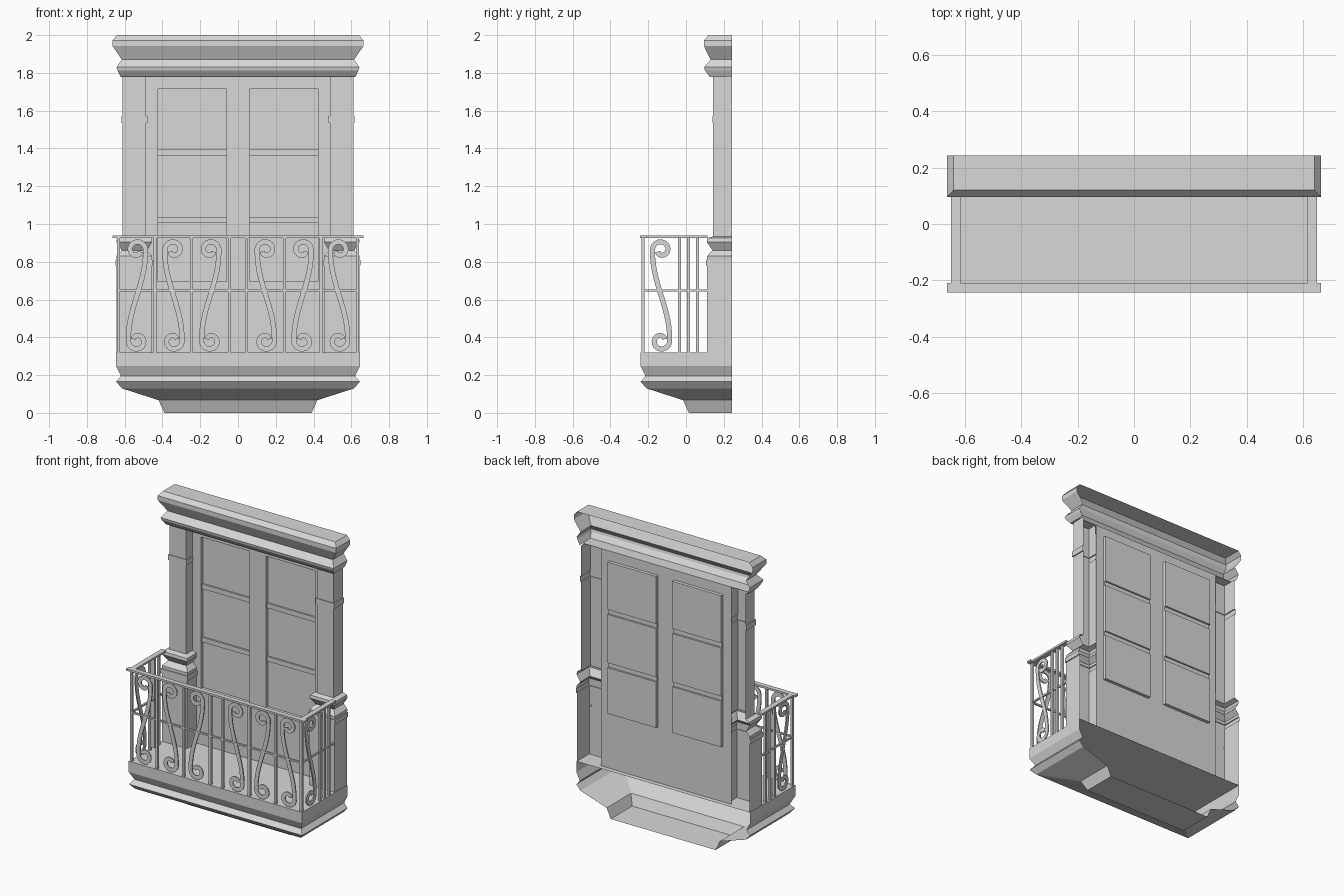
import bpy, bmesh, math
from mathutils import Vector

cube = bpy.data.objects.get("Cube")
if cube:
    bpy.data.objects.remove(cube, do_unlink=True)

stone = bpy.data.materials.new("pale_grey")
stone.use_nodes = True
GREY = (0.69, 0.69, 0.69, 1)
stone.diffuse_color = GREY
stone.node_tree.nodes["Principled BSDF"].inputs["Base Color"].default_value = GREY

BACK = 0.243   # open rear edge
DOOR = 0.21    # door plane


def finish(name, bm):
    mesh = bpy.data.meshes.new(name)
    bm.to_mesh(mesh)
    bm.free()
    mesh.materials.append(stone)
    obj = bpy.data.objects.new(name, mesh)
    bpy.context.collection.objects.link(obj)
    return obj


def moulding(name, profile, cx=0, back_left=BACK, back_right=BACK, top=True, bottom=True):
    """Open-backed shell: each profile row is (height, half width, front y)."""
    bm = bmesh.new()
    rows = []
    for z, hw, y in profile:
        pts = [(cx - hw, back_left), (cx - hw, y), (cx + hw, y), (cx + hw, back_right)]
        rows.append([bm.verts.new((px, py, z)) for px, py in pts])
    for a, b in zip(rows, rows[1:]):
        for i in range(3):
            bm.faces.new((a[i], a[i + 1], b[i + 1], b[i]))
    if bottom:
        bm.faces.new(rows[0][::-1])
    if top:
        bm.faces.new(rows[-1])
    return finish(name, bm)


def box(name, x0, x1, y0, y1, z0, z1):
    bm = bmesh.new()
    bmesh.ops.create_cube(bm, size=1)
    for v in bm.verts:
        v.co = ((x0 + x1) / 2 + v.co.x * (x1 - x0),
                (y0 + y1) / 2 + v.co.y * (y1 - y0),
                (z0 + z1) / 2 + v.co.z * (z1 - z0))
    return finish(name, bm)


# Balcony base with floor, and the cornice
moulding("balcony_base", [
    (0, 0.39, 0.015), (0.067, 0.42, -0.015), (0.13, 0.615, -0.21), (0.165, 0.645, -0.24),
    (0.195, 0.62, -0.215), (0.247, 0.645, -0.24), (0.32, 0.645, -0.24)])
moulding("cornice", [
    (1.78, 0.622, 0.125), (1.813, 0.638, 0.1), (1.83, 0.643, 0.096), (1.87, 0.615, 0.13),
    (1.942, 0.664, 0.095), (1.972, 0.664, 0.095), (2.0, 0.641, 0.12)], bottom=False)
box("cornice_soffit", -0.622, 0.622, 0.125, DOOR, 1.779, 1.781)

# Pilasters: wide pedestal below, slim shaft with a band above
pedestal = [(0.32, 0.093, 0.111), (0.78, 0.093, 0.111), (0.78, 0.1, 0.105),
            (0.81, 0.1, 0.105), (0.81, 0.093, 0.111), (0.83, 0.095, 0.111),
            (0.86, 0.067, 0.14), (0.905, 0.095, 0.11), (0.925, 0.092, 0.113),
            (0.935, 0.062, 0.145)]
shaft = [(0.935, 0.062, 0.144), (1.535, 0.062, 0.144), (1.535, 0.069, 0.139),
         (1.572, 0.069, 0.139), (1.572, 0.062, 0.144), (1.78, 0.062, 0.144)]
for side, label in ((-1, "right"), (1, "left")):
    backs = (BACK, DOOR) if side < 0 else (DOOR, BACK)
    for part, profile in (("pedestal", pedestal), ("shaft", shaft)):
        moulding(f"{label}_{part}", profile, side * 0.549, *backs, top=False, bottom=False)

# Door sheet: two tall sunk columns, each with three deeper panes
xs = [-0.486, -0.424, -0.06, 0.06, 0.424, 0.486]
zs = [0.32, 0.695, 1.005, 1.037, 1.363, 1.395, 1.715, 1.78]
bm = bmesh.new()
grid = [[bm.verts.new((x, DOOR, z)) for x in xs] for z in zs]
sunk, panes = [], []
for r in range(len(zs) - 1):
    for c in range(len(xs) - 1):
        f = bm.faces.new((grid[r][c], grid[r][c + 1], grid[r + 1][c + 1], grid[r + 1][c]))
        if c % 2 and 0 < r < len(zs) - 2:
            sunk.append(f)
            if r % 2:
                panes.append(f)
bm.normal_update()
bmesh.ops.inset_region(bm, faces=sunk, thickness=0.0005, depth=-0.01)
bm.normal_update()
bmesh.ops.inset_individual(bm, faces=panes, thickness=0.0005, depth=-0.011)
finish("door", bm)

# Railing: hand rail, middle rail and square bars
RX, RY = 0.632, -0.228
box("front_hand_rail", -0.664, 0.664, -0.243, -0.21, 0.925, 0.938)
box("front_middle_rail", -RX, RX, RY - 0.006, RY + 0.006, 0.642, 0.653)


def bar(name, x, y):
    box(name, x - 0.008, x + 0.008, y - 0.008, y + 0.008, 0.32, 0.926)


for s in (-1, 1):
    box("side_hand_rail", s * RX - 0.017, s * RX + 0.017, -0.21, 0.115, 0.925, 0.938)
    box("side_middle_rail", s * RX - 0.006, s * RX + 0.006, RY, 0.115, 0.642, 0.653)
    for x in (0.045, 0.245, 0.44, RX):
        bar("front_bar", s * x, RY)
    for y in (-0.035, 0.012, 0.06):
        bar("side_bar", s * RX, y)

# S-shaped scroll path, symmetric about its middle
MID = 0.622
half = []
for i in range(17):
    t = i / 16
    a = math.radians(-150 + 345 * t)
    r = 0.02 + 0.027 * t ** 0.6
    half.append(Vector((r * math.cos(a), 0.242 + r * math.sin(a))))
end = half[-1]
for i in range(1, 7):
    t = i / 7
    half.append(Vector((end.x * math.cos(t * math.pi / 2), end.y * (1 - t))))
path = half + [Vector((0, 0))] + [-p for p in reversed(half)]


def scroll(name, centre, axis, flip):
    """Thin flat strap following the path, in the plane of axis and z."""
    bm = bmesh.new()
    rings = []
    out = Vector((axis.y, -axis.x, 0)) * 0.004
    for i, p in enumerate(path):
        d = (path[min(i + 1, len(path) - 1)] - path[max(i - 1, 0)]).normalized()
        n = Vector((-d.y, d.x)) * 0.0135
        ring = []
        for w, o in ((1, 1), (1, -1), (-1, -1), (-1, 1)):
            q = p + n * w
            ring.append(bm.verts.new(centre + axis * q.x * flip + Vector((0, 0, MID + q.y)) + out * o))
        rings.append(ring)
    for a, b in zip(rings, rings[1:]):
        for k in range(4):
            bm.faces.new((a[k], a[(k + 1) % 4], b[(k + 1) % 4], b[k]))
    bm.faces.new(rings[0])
    bm.faces.new(rings[-1])
    bmesh.ops.recalc_face_normals(bm, faces=bm.faces)
    finish(name, bm)


for s in (-1, 1):
    for x, flip in ((0.147, 1), (0.342, -1), (0.535, 1)):
        scroll("front_scroll", Vector((s * x, RY, 0)), Vector((1, 0, 0)), s * flip)
    scroll("side_scroll", Vector((s * RX, -0.132, 0)), Vector((0, 1, 0)), 1)
